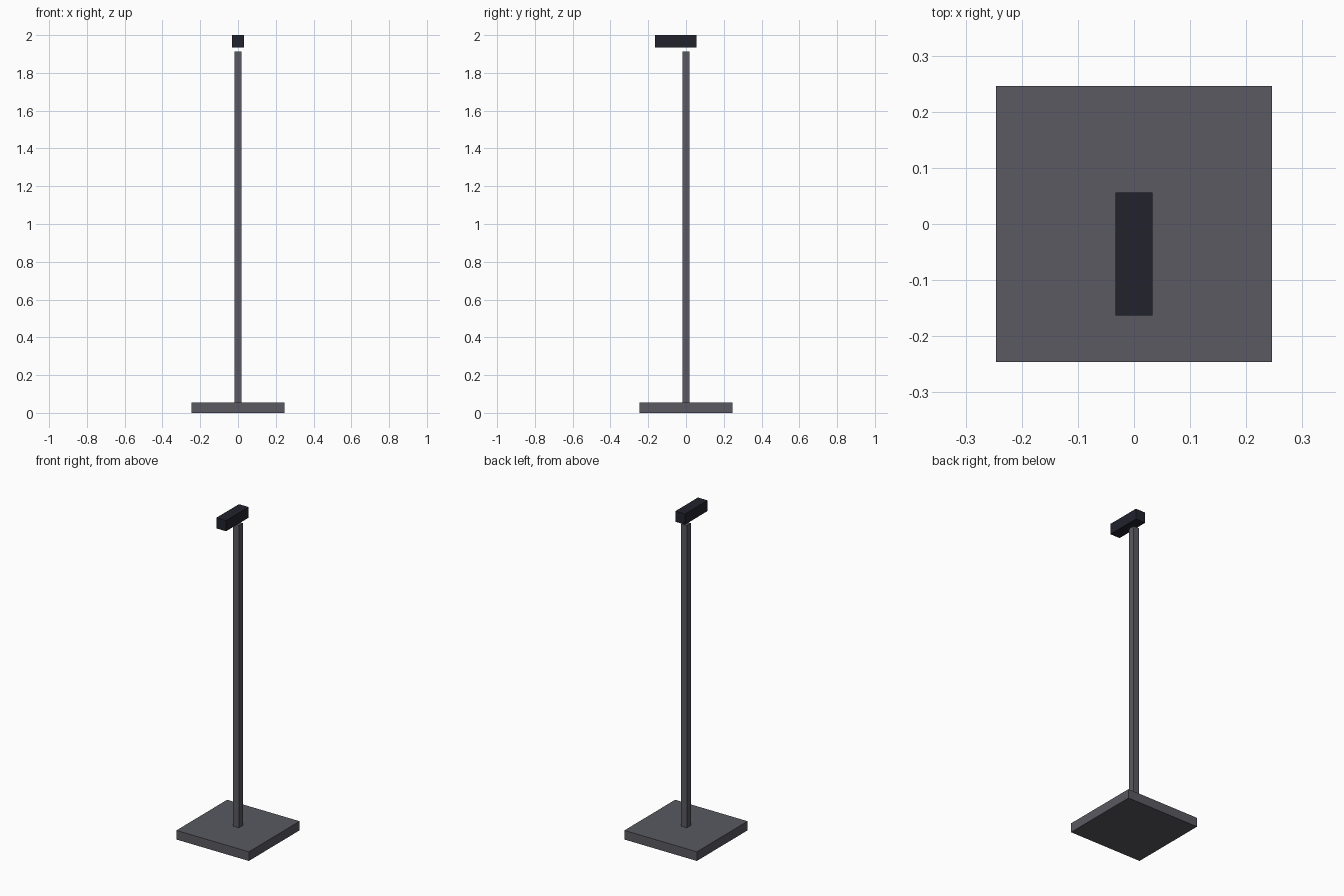
import bpy

cube = bpy.data.objects.get("Cube")
if cube:
    bpy.data.objects.remove(cube, do_unlink=True)


def make_material(name, rgb):
    mat = bpy.data.materials.new(name)
    mat.use_nodes = True
    colour = (*rgb, 1.0)
    mat.diffuse_color = colour
    mat.node_tree.nodes["Principled BSDF"].inputs["Base Color"].default_value = colour
    return mat


def add_box(name, low, high, mat):
    """Axis-aligned box between two opposite corners."""
    centre = [(a + b) / 2 for a, b in zip(low, high)]
    bpy.ops.mesh.primitive_cube_add(size=1, location=centre)
    box = bpy.context.object
    box.name = box.data.name = name
    box.scale = [b - a for a, b in zip(low, high)]
    bpy.ops.object.transform_apply(location=False, rotation=False, scale=True)
    box.data.materials.append(mat)
    return box


grey = make_material("grey metal", (0.1, 0.1, 0.12))
dark = make_material("dark navy", (0.016, 0.016, 0.027))

BASE, POLE, HEAD = 0.246, 0.019, 0.033   # half widths
BASE_TOP, POLE_TOP = 0.056, 1.912

# Square floor plate
add_box("base_plate", (-BASE, -BASE, 0), (BASE, BASE, BASE_TOP), grey)

# Slim square upright
add_box("pole", (-POLE, -POLE, BASE_TOP), (POLE, POLE, POLE_TOP), grey)

# Head block, floating just above the pole and reaching forward
add_box("head", (-HEAD, -0.163, 1.935), (HEAD, 0.056, 2.0), dark)
